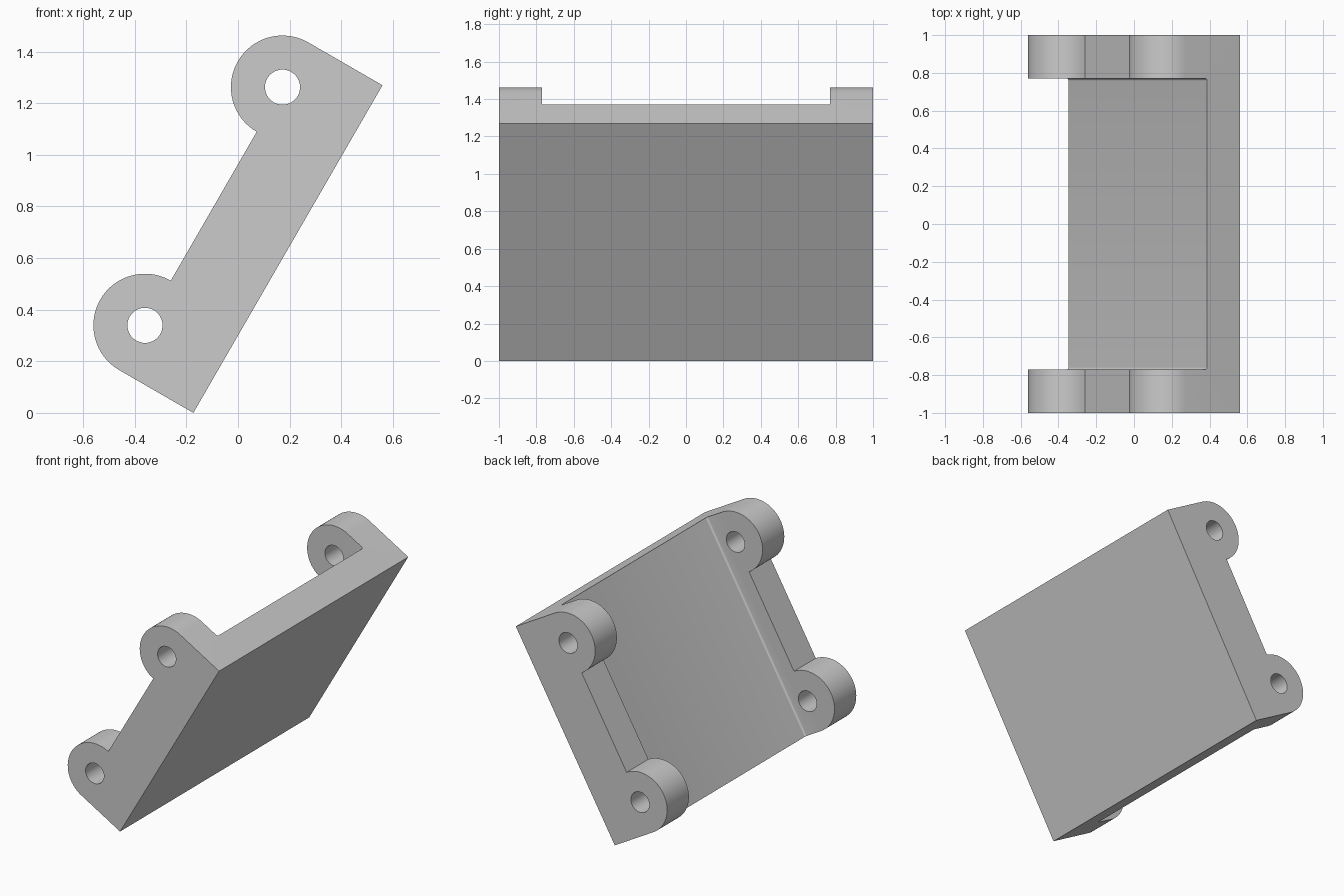
import bpy, bmesh
from math import sin, cos, pi, radians
from mathutils import Matrix, Vector

if "Cube" in bpy.data.objects:
    bpy.data.objects.remove(bpy.data.objects["Cube"])

L = 1.466       # plate length along the slope
T = 0.2         # plate thickness
R = 0.2         # lug radius
HOLE = 0.068    # pin hole radius
PIVOT = 0.332   # hole height above the outer plate face
INNER = 0.77    # inner face of the side walls
FILLET = 0.012

# Local axes: first = along the slope, second = y, third = plate normal
SLOPE = Matrix(((0.5, 0, -0.8660254), (0, 1, 0), (0.8660254, 0, 0.5)))
ORIGIN = Vector((-0.173, 0, 0))


def prism(name, points, offset):
    """Extrude a closed local outline by a local offset, then tilt it into place."""
    bm = bmesh.new()
    verts = [bm.verts.new(SLOPE @ Vector(p) + ORIGIN) for p in points]
    face = bm.faces.new(verts)
    ext = bmesh.ops.extrude_face_region(bm, geom=[face])
    moved = [v for v in ext["geom"] if isinstance(v, bmesh.types.BMVert)]
    bmesh.ops.translate(bm, verts=moved, vec=SLOPE @ Vector(offset))
    bmesh.ops.recalc_face_normals(bm, faces=bm.faces)
    mesh = bpy.data.meshes.new(name)
    bm.to_mesh(mesh)
    bm.free()
    obj = bpy.data.objects.new(name, mesh)
    bpy.context.collection.objects.link(obj)
    return obj


def arc(cx, cz, r, a0, a1, n):
    return [(cx + r * cos(a0 + (a1 - a0) * i / n),
             cz + r * sin(a0 + (a1 - a0) * i / n)) for i in range(n + 1)]


def cut(target, tool, operation):
    mod = target.modifiers.new(tool.name, "BOOLEAN")
    mod.operation = operation
    mod.solver = "EXACT"
    mod.object = tool
    bpy.context.view_layer.objects.active = target
    bpy.ops.object.modifier_apply(modifier=mod.name)
    bpy.data.objects.remove(tool)


# Channel: plate with two side walls and a small inside fillet
half = [(1, 0), (1, 0.7), (INNER, 0.7)]
half += arc(INNER - FILLET, T + FILLET, FILLET, 0, -pi / 2, 5)
section = half + [(-y, z) for y, z in reversed(half)]
bracket = prism("hinge_bracket", [(-0.1, y, z) for y, z in section], (L + 0.2, 0, 0))

# Side silhouette: rounded lug over each end of the wall
side = [(0, 0), (L, 0)]
side += arc(L - R, PIVOT, R, 0, pi, 32)
side += arc(R, PIVOT, R, 0, pi, 32)
cut(bracket, prism("silhouette_cutter", [(u, -1.0, z) for u, z in side], (0, 2, 0)),
    "INTERSECT")

# Pin holes through both walls
for u in (R, L - R):
    ring = arc(u, PIVOT, HOLE, 0, 2 * pi, 48)[:-1]
    cut(bracket, prism("hole_cutter", [(a, -1.2, z) for a, z in ring], (0, 2.4, 0)),
        "DIFFERENCE")

# Smooth curved faces, keep the edges sharp
bpy.ops.object.select_all(action="DESELECT")
bracket.select_set(True)
bpy.context.view_layer.objects.active = bracket
bpy.ops.object.shade_smooth_by_angle(angle=radians(30))
